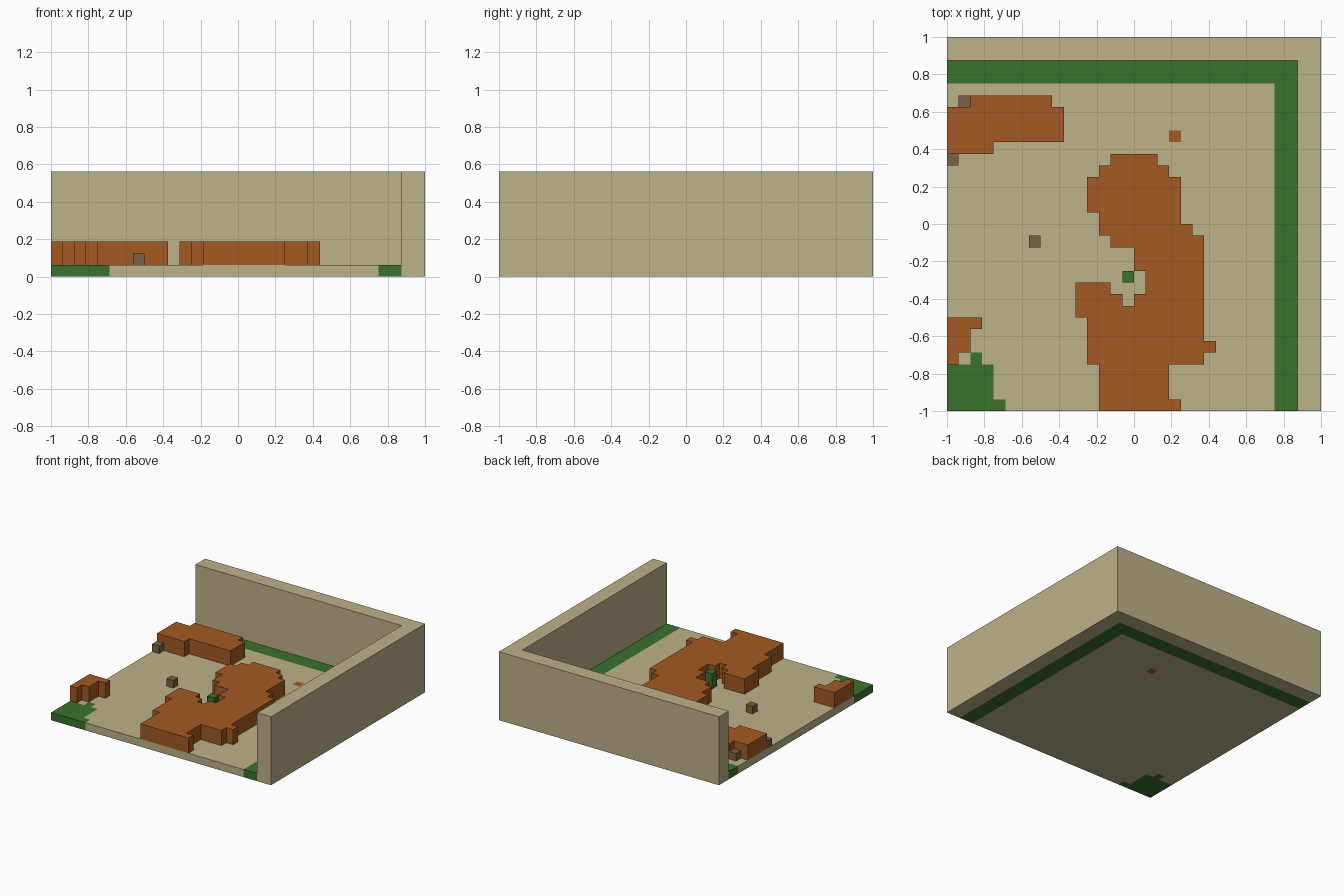
import bpy
import bmesh
import math

if "Cube" in bpy.data.objects:
    bpy.data.objects.remove(bpy.data.objects["Cube"], do_unlink=True)

UNIT = 1 / 16   # one block
HALF = 16       # blocks from the centre to the edge


def material(name, rgb):
    mat = bpy.data.materials.new(name)
    mat.use_nodes = True
    colour = (*rgb, 1)
    mat.diffuse_color = colour
    mat.node_tree.nodes["Principled BSDF"].inputs["Base Color"].default_value = colour
    return mat


sand = material("sand", (0.51, 0.445, 0.255))
rust = material("rust orange", (0.37, 0.102, 0.016))
green = material("leaf green", (0.044, 0.165, 0.028))
brown = material("stone brown", (0.198, 0.122, 0.056))


def cells(*rects):
    """Block cells covered by rectangles (x from, x to, y from, y to)."""
    return {(x, y) for x0, x1, y0, y1 in rects
            for x in range(x0, x1) for y in range(y0, y1)}


def slab(name, area, bottom, top, mat):
    """Extrude a set of block cells into one solid with merged flat faces."""
    bm = bmesh.new()
    corners = {}

    def corner(x, y):
        if (x, y) not in corners:
            corners[x, y] = bm.verts.new((x * UNIT, y * UNIT, bottom * UNIT))
        return corners[x, y]

    for x, y in sorted(area):
        bm.faces.new([corner(x, y), corner(x + 1, y),
                      corner(x + 1, y + 1), corner(x, y + 1)])
    new = bmesh.ops.extrude_face_region(bm, geom=bm.faces[:], use_keep_orig=True)
    lifted = [g for g in new["geom"] if isinstance(g, bmesh.types.BMVert)]
    bmesh.ops.translate(bm, verts=lifted, vec=(0, 0, (top - bottom) * UNIT))
    bmesh.ops.recalc_face_normals(bm, faces=bm.faces[:])
    bmesh.ops.dissolve_limit(bm, angle_limit=math.radians(1),
                             verts=bm.verts[:], edges=bm.edges[:])
    mesh = bpy.data.meshes.new(name)
    bm.to_mesh(mesh)
    bm.free()
    mesh.materials.append(mat)
    obj = bpy.data.objects.new(name, mesh)
    bpy.context.collection.objects.link(obj)
    return obj


# Walls, and the ground with its inlaid planting
walls = cells((14, HALF, -HALF, HALF), (-HALF, HALF, 14, HALF))
hedge_strip = cells((12, 14, -HALF, 14), (-HALF, 14, 12, 14))
grass_corner = cells((-14, -13, -12, -11), (-16, -12, -15, -12), (-16, -11, -16, -15))
rust_tile = cells((3, 4, 7, 8))
ground = (cells((-HALF, HALF, -HALF, HALF))
          - walls - hedge_strip - grass_corner - rust_tile)

slab("walls", walls, 0, 9, sand)
slab("ground", ground, 0, 1, sand)
slab("hedge_strip", hedge_strip, 0, 1, green)
slab("grass_corner", grass_corner, 0, 1, green)
slab("rust_tile", rust_tile, 0, 1, rust)

# Raised rust mounds
slab("large_mound", cells(
    (-2, 2, 5, 6), (-3, 3, 4, 5), (-4, 4, 1, 4), (-3, 4, 0, 1),
    (-3, 5, -1, 0), (-2, 6, -2, -1), (0, 6, -4, -2), (1, 6, -6, -4),
    (-5, -2, -6, -5), (-5, -1, -7, -6), (0, 6, -7, -6), (-5, 6, -8, -7),
    (-4, 6, -12, -8), (6, 7, -11, -10), (-3, 3, -16, -12), (3, 4, -16, -15),
), 1, 3, rust)
slab("back_mound", cells((-14, -7, 10, 11), (-16, -6, 7, 10), (-16, -12, 6, 7)),
     1, 3, rust)
slab("front_mound", cells((-16, -13, -9, -8), (-16, -14, -11, -9), (-16, -15, -12, -11)),
     1, 3, rust)

# Loose stones and the single plant
for name, x, y in (("back_stone", -15, 10), ("side_stone", -16, 5),
                   ("middle_stone", -9, -2)):
    slab(name, {(x, y)}, 1, 2, brown)
slab("plant", {(-1, -5)}, 1, 3, green)
